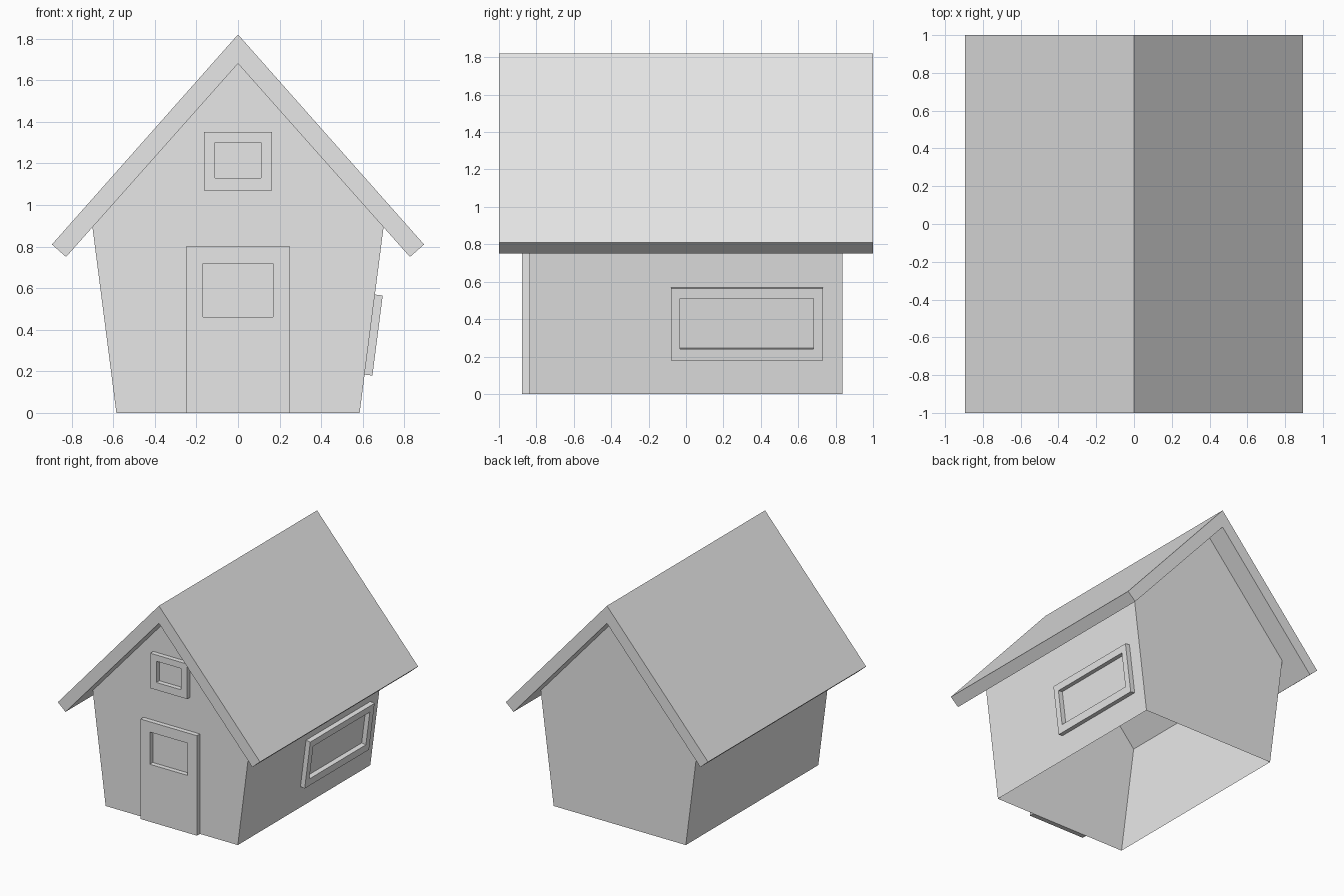
import bpy, bmesh
from mathutils import Matrix, Vector

old = bpy.data.objects.get("Cube")
if old:
    bpy.data.objects.remove(old)

grey = bpy.data.materials.new("plain grey")
grey.use_nodes = True
grey.diffuse_color = (0.8, 0.8, 0.8, 1)
grey.node_tree.nodes["Principled BSDF"].inputs["Base Color"].default_value = (0.8, 0.8, 0.8, 1)

WALL_Y = 0.838   # half length of the walls
RELIEF = 0.038   # how far door and window frames stand out
FOOT = Vector((0.585, 0, 0))
EAVE = Vector((0.70, 0, 0.893))


def finish(bm, name):
    mesh = bpy.data.meshes.new(name)
    bm.to_mesh(mesh)
    bm.free()
    mesh.materials.append(grey)
    obj = bpy.data.objects.new(name, mesh)
    bpy.context.collection.objects.link(obj)
    return obj


def prism(name, profile, half, open_edges=(), caps=True):
    """Extrude a counter-clockwise (x, z) profile along y."""
    bm = bmesh.new()
    front = [bm.verts.new((x, -half, z)) for x, z in profile]
    back = [bm.verts.new((x, half, z)) for x, z in profile]
    n = len(profile)
    bm.faces.new(front)
    bm.faces.new(back[::-1])
    for i in range(n):
        if i not in open_edges:
            j = (i + 1) % n
            bm.faces.new((front[j], front[i], back[i], back[j]))
    return finish(bm, name)


def frame(name, outer, inner, matrix):
    """Raised rectangular frame; each rectangle is (u0, u1, v0, v1)."""
    bm = bmesh.new()

    def loop(rect, depth):
        u0, u1, v0, v1 = rect
        corners = ((u0, v0), (u1, v0), (u1, v1), (u0, v1))
        return [bm.verts.new(matrix @ Vector((u, v, depth))) for u, v in corners]

    loops = [loop(outer, 0), loop(outer, RELIEF), loop(inner, RELIEF), loop(inner, 0)]
    for a, b in zip(loops, loops[1:]):
        for i in range(4):
            j = (i + 1) % 4
            bm.faces.new((a[i], a[j], b[j], b[i]))
    return finish(bm, name)


def plane_matrix(u, v, origin):
    n = u.cross(v)
    return Matrix.Translation(origin) @ Matrix((u, v, n)).transposed().to_4x4()


# Walls: flared sides and gables, open underneath and under the roof
prism("walls", [(-FOOT.x, 0), (FOOT.x, 0), (EAVE.x, EAVE.z), (0, 1.68), (-EAVE.x, EAVE.z)],
      WALL_Y, open_edges=(0, 2, 3))

# Roof: one folded slab
prism("roof", [(0, 1.82), (-0.895, 0.81), (-0.827, 0.75), (0, 1.68), (0.827, 0.75), (0.895, 0.81)], 1.0)

# Door and gable window on the front
front = plane_matrix(Vector((1, 0, 0)), Vector((0, 0, 1)), Vector((0, -WALL_Y, 0)))
frame("door", (-0.25, 0.25, 0, 0.8), (-0.168, 0.168, 0.46, 0.718), front)
frame("gable_window", (-0.163, 0.163, 1.07, 1.35), (-0.11, 0.11, 1.13, 1.3), front)

# Wide window on the leaning left wall
side = plane_matrix(Vector((0, 1, 0)), (EAVE - FOOT).normalized(), FOOT)
frame("side_window", (-0.08, 0.733, 0.186, 0.574), (-0.032, 0.683, 0.247, 0.52), side)
